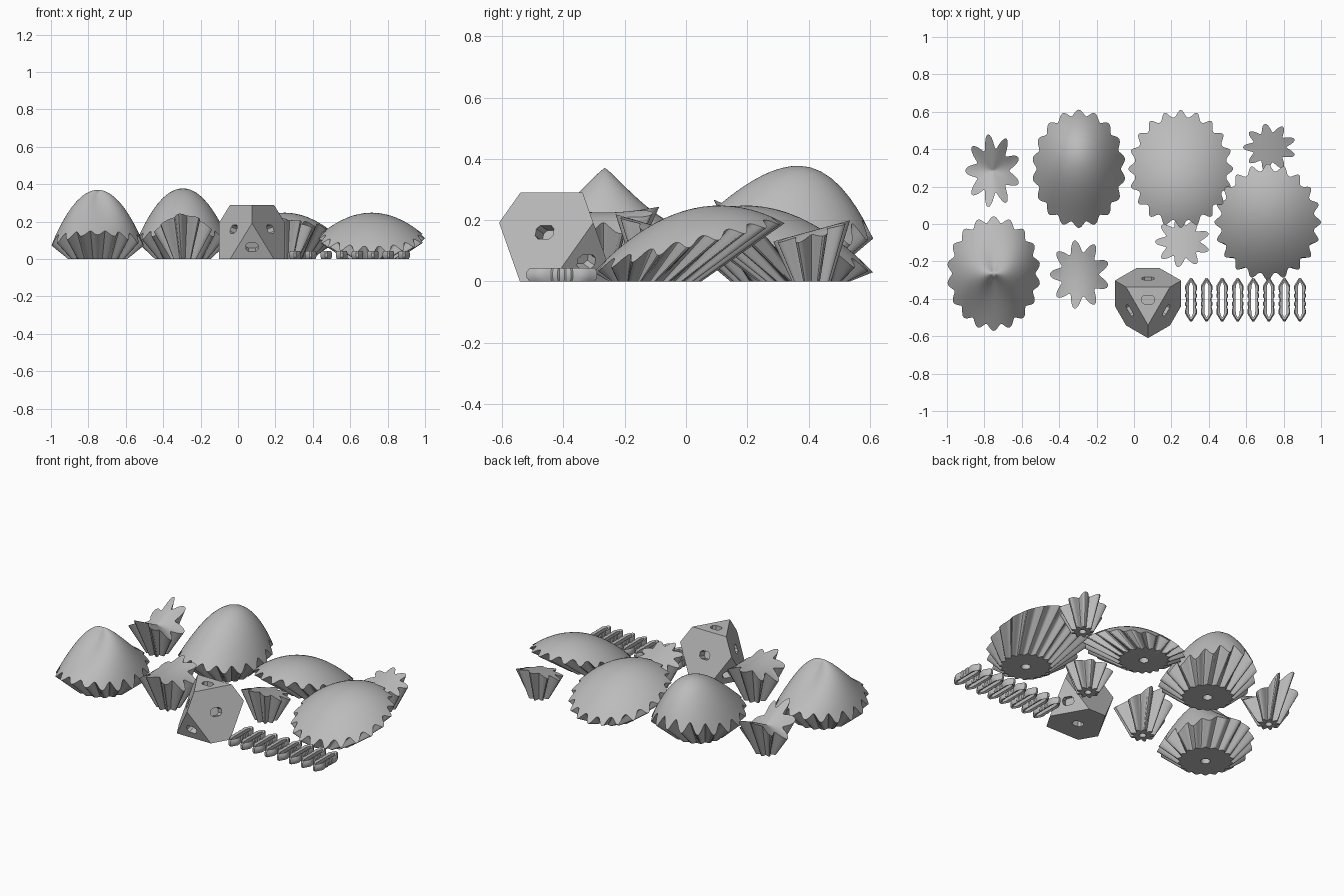
import bpy, bmesh, math
from mathutils import Vector

if "Cube" in bpy.data.objects:
    bpy.data.objects.remove(bpy.data.objects["Cube"])

grey = bpy.data.materials.new("plain_grey")
grey.diffuse_color = (0.5, 0.5, 0.5, 1)
grey.use_nodes = True
grey.node_tree.nodes["Principled BSDF"].inputs["Base Color"].default_value = grey.diffuse_color


def finish(name, bm, smooth=True):
    bmesh.ops.recalc_face_normals(bm, faces=bm.faces)
    me = bpy.data.meshes.new(name)
    bm.to_mesh(me)
    bm.free()
    me.materials.append(grey)
    ob = bpy.data.objects.new(name, me)
    bpy.context.collection.objects.link(ob)
    bpy.ops.object.select_all(action='DESELECT')
    ob.select_set(True)
    bpy.context.view_layer.objects.active = ob
    if smooth:
        bpy.ops.object.shade_smooth_by_angle(angle=math.radians(32))
    return ob


def gear(name, cx, cy, rx, ry, teeth, depth, base_r, base_dy, top, power=1.0, phase=0.0):
    """Flared bevel gear: star base, conical teeth, curved top z = top(rho, cos, sin)."""
    bm = bmesh.new()
    n = teeth * 12
    ang = [2 * math.pi * i / n for i in range(n)]
    star = [1 - depth + depth * (0.5 + 0.5 * math.cos(teeth * a + phase)) ** power for a in ang]

    def ring(fn):
        return [bm.verts.new(fn(a, s)) for a, s in zip(ang, star)]

    def circle(r, z):
        return ring(lambda a, s: (cx + r * math.cos(a), cy + base_dy + r * math.sin(a), z))

    def dome(k, toothed=False):
        def point(a, s):
            c, sn = math.cos(a), math.sin(a)
            rho = s if toothed else k
            return (cx + rx * rho * c, cy + ry * rho * sn, top(rho, c, sn))
        return ring(point)

    hole = 0.027 if base_r > 0.1 else 0.02
    bx = base_r[0] if isinstance(base_r, tuple) else base_r
    rings = [circle(hole, 0.04), circle(hole, 0),
             ring(lambda a, s: (cx + bx * s * math.cos(a), cy + base_dy + base_r * s * math.sin(a), 0)),
             dome(1, True)]
    inner = 1 - depth - 0.015
    rings += [dome(inner * k) for k in (1, .93, .85, .75, .64, .52, .4, .28, .16, .07)]
    for a, b in zip(rings, rings[1:]):
        for i in range(n):
            j = (i + 1) % n
            bm.faces.new((a[i], a[j], b[j], b[i]))
    for loop, z in ((rings[0], 0.04), (rings[-1], top(0, 1, 0))):
        y = cy + base_dy if loop is rings[0] else cy
        v = bm.verts.new((cx, y, z))
        for i in range(n):
            bm.faces.new((loop[i], loop[(i + 1) % n], v))
    return finish(name, bm)


# Large domed gears
gear("ridged_dome_gear", -.75, -.265, .25, .306, 18, .11, .16, 0,
     lambda r, c, s: .37 - .30 * r ** 2 * c * c - .24 * r ** .8 * s * s, .8, math.pi)
gear("tall_dome_gear", -.295, .295, .25, .316, 18, .10, .15, 0,
     lambda r, c, s: (.09 * c * c + .14 * s * s) + (.365 - .09 * c * c - .14 * s * s) * (1 - r ** 2.1)
     + .105 * s * r * (1 - r * r), .8, math.pi)
gear("back_tilted_gear", .25, .295, .28, .315, 20, .12, .15, .09,
     lambda r, c, s: .235 - .125 * r * r - .08 * r * s, 1.2)
gear("right_tilted_gear", .715, .01, .285, .312, 20, .12, .15, -.11,
     lambda r, c, s: .235 - .125 * r * r + .08 * r * s, 1.2)

# Small flared gears
gear("valley_pinion", -.755, .285, .147, .197, 9, .40, .065, 0,
     lambda r, c, s: .17 - .05 * r * r * c * c + .10 * r * s * s, .9, math.pi)
gear("saddle_pinion", -.29, -.27, .16, .185, 9, .36, .07, 0,
     lambda r, c, s: .225 + .02 * r * r * s * s - .08 * r * r * c * c, .9, math.pi)
gear("front_pinion", .26, -.095, .147, .137, 9, .36, .065, 0,
     lambda r, c, s: .18 - .04 * r * s - .03 * r * r * c * c, .9, math.pi)
gear("back_pinion", .725, .41, .142, .127, 9, .36, .065, 0,
     lambda r, c, s: .165 + .035 * r * s - .03 * r * r * c * c, .9, math.pi)

# Centre block: tetrahedron with its four corners cut off
L, t, bx, by = .59, .235, .075, -.405
corners = [Vector((bx - L / 2, by + L * .2887, 0)), Vector((bx + L / 2, by + L * .2887, 0)),
           Vector((bx, by - L * .5774, 0)), Vector((bx, by, L * .8165))]
centre = sum(corners, Vector()) / 4
bm = bmesh.new()
for i, a in enumerate(corners):
    for j, b in enumerate(corners):
        if i != j:
            bm.verts.new(a.lerp(b, t / L))
bmesh.ops.convex_hull(bm, input=bm.verts)
bmesh.ops.dissolve_limit(bm, angle_limit=.02, verts=bm.verts, edges=bm.edges)
block = finish("centre_block", bm, False)

# Socket in every face of the block
bm = bmesh.new()
for p in block.data.polygons:
    nrm = p.normal.copy()
    mid = sum((block.data.vertices[v].co for v in p.vertices), Vector()) / len(p.vertices)
    side = nrm.cross(Vector((0, 0, 1)))
    side = side.normalized() if side.length > .1 else Vector((1, 0, 0))
    up = nrm.cross(side)
    ends = []
    for d in (.03, -.05):
        ends.append([bm.verts.new(mid + nrm * d + side * (u * .033) + up * (w * .024))
                     for u, w in ((1, .5), (.6, 1), (-.6, 1), (-1, .5),
                                  (-1, -.5), (-.6, -1), (.6, -1), (1, -.5))])
    bm.faces.new(ends[0])
    bm.faces.new(ends[1][::-1])
    for i in range(8):
        j = (i + 1) % 8
        bm.faces.new((ends[0][i], ends[0][j], ends[1][j], ends[1][i]))
cutter = finish("socket_cutter", bm, False)
cutter.hide_render = True
cutter.hide_set(True)
mod = block.modifiers.new("sockets", 'BOOLEAN')
mod.operation = 'DIFFERENCE'
mod.solver = 'EXACT'
mod.object = cutter

# Row of split pins: (outer half-width, inner half-width, y) stations
half = [(.026, .011, .0), (.026, .011, .008), (.031, .011, .014), (.031, .011, .03), (.026, .011, .036),
        (.031, .011, .055), (.031, .010, .075), (.022, .004, .09)]
outline = [(o, y) for o, _, y in half] + [(.006, .115)]
hole = [(i, y) for _, i, y in half]


def loop_of(pts):
    quarter = pts
    right = [(x, -y) for x, y in quarter[:0:-1]] + quarter
    return right + [(-x, y) for x, y in right[::-1]]


# pad the hole so both loops share the same number of points
hole.append((.002, .092))
for k in range(8):
    x0, y0 = .305 + k * .0832, -.405
    bm = bmesh.new()
    out, inn = loop_of(outline), loop_of(hole)
    layers = []
    for pts, z, shrink in ((inn, .006, 1), (out, .0, .84), (out, .012, 1), (out, .032, 1),
                           (out, .044, .84), (inn, .038, 1)):
        layers.append([bm.verts.new((x0 + x * shrink, y0 + y * (1 - (1 - shrink) * .5), z))
                       for x, y in pts])
    m = len(out)
    for a, b in zip(layers, layers[1:] + layers[:1]):
        for i in range(m):
            j = (i + 1) % m
            bm.faces.new((a[i], a[j], b[j], b[i]))
    finish("split_pin", bm, True)
